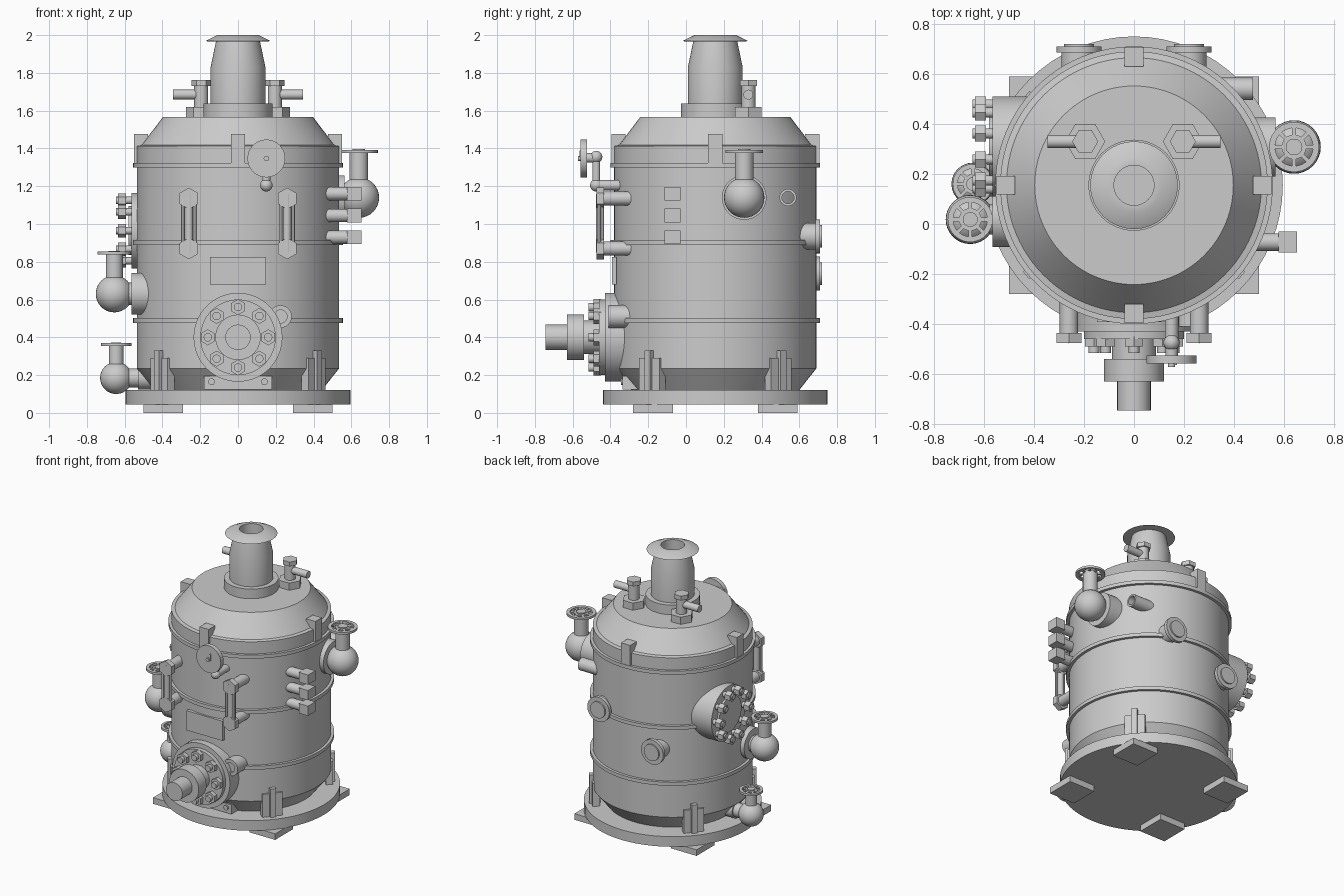
import bpy, bmesh, math
from mathutils import Vector, Matrix

if "Cube" in bpy.data.objects:
    bpy.data.objects.remove(bpy.data.objects["Cube"])

CY = 0.155  # y of the vessel axis


def finish(name, me, smooth=True):
    if smooth:
        me.shade_smooth()
        me.set_sharp_from_angle(angle=math.radians(30))
    ob = bpy.data.objects.new(name, me)
    bpy.context.collection.objects.link(ob)
    return ob


def cyl(name, p0, p1, r, n=32, r2=None):
    p0, p1 = Vector(p0), Vector(p1)
    d = p1 - p0
    q = d.to_track_quat('Z', 'Y').to_matrix().to_4x4()
    bm = bmesh.new()
    bmesh.ops.create_cone(bm, cap_ends=True, segments=n, radius1=r,
                          radius2=r if r2 is None else r2, depth=d.length,
                          matrix=Matrix.Translation((p0 + p1) / 2) @ q)
    me = bpy.data.meshes.new(name)
    bm.to_mesh(me)
    bm.free()
    return finish(name, me, n > 6)


def box(name, c, s, rot=0):
    bm = bmesh.new()
    bmesh.ops.create_cube(bm, size=1, matrix=Matrix.Translation(c)
                          @ Matrix.Rotation(rot, 4, 'Z') @ Matrix.Diagonal((*s, 1)))
    me = bpy.data.meshes.new(name)
    bm.to_mesh(me)
    bm.free()
    return finish(name, me, False)


def ball(name, c, r):
    bm = bmesh.new()
    bmesh.ops.create_uvsphere(bm, u_segments=32, v_segments=16, radius=r,
                              matrix=Matrix.Translation(c))
    me = bpy.data.meshes.new(name)
    bm.to_mesh(me)
    bm.free()
    return finish(name, me)


def lathe(name, prof, loc, axis=(0, 0, 1), n=64, closed=False):
    """Revolve (radius, height) points about an axis; open profiles get end caps."""
    m = len(prof)
    verts = [(r * math.cos(2 * math.pi * i / n), r * math.sin(2 * math.pi * i / n), z)
             for i in range(n) for r, z in prof]
    faces = []
    for i in range(n):
        a, b = i * m, (i + 1) % n * m
        for j in range(m if closed else m - 1):
            k = (j + 1) % m
            faces.append((a + j, b + j, b + k, a + k))
    if not closed:
        faces += [[i * m for i in range(n)][::-1], [i * m + m - 1 for i in range(n)]]
    me = bpy.data.meshes.new(name)
    me.from_pydata(verts, [], faces)
    bm = bmesh.new()
    bm.from_mesh(me)
    bmesh.ops.recalc_face_normals(bm, faces=bm.faces)
    bm.to_mesh(me)
    bm.free()
    q = Vector(axis).to_track_quat('Z', 'Y').to_matrix().to_4x4()
    me.transform(Matrix.Translation(loc) @ q)
    return finish(name, me)


def handwheel(name, x, y, z, r):
    lathe(name + "_rim", [(r * .76, 0), (r, 0), (r, .016), (r * .76, .016)], (x, y, z), n=40, closed=True)
    cyl(name + "_hub", (x, y, z - .005), (x, y, z + .02), r * .33, 24)
    for i in range(4):
        box(name + "_spoke", (x, y, z + .008), (r * 1.7, r * .16, .012), i * math.pi / 4)


def globe_valve(name, x, y, z, r, ztop, wr, pipe_r, fl_r, fl0, fl1):
    ball(name + "_body", (x, y, z), r)
    cyl(name + "_stem", (x, y, z), (x, y, ztop), r * .46)
    handwheel(name + "_wheel", x, y, ztop - .012, wr)
    cyl(name + "_pipe", (x, y, z), (fl0, y, z), pipe_r)
    cyl(name + "_flange", (fl0, y, z), (fl1, y, z), fl_r, 40)


# base plate, pads and leg brackets
cyl("base_plate", (0, CY, .045), (0, CY, .12), .595, 64)
for sx in (-1, 1):
    for sy in (-1, 1):
        box("foot_pad", (sx * .395, CY + sy * .33, .0225), (.21, .21, .045))
        a = math.atan2(sy * .33, sx * .395)
        for nm, rad, s, top in (("bracket_plate", .52, (.05, .14), .29), ("bracket_rib", .525, (.075, .04), .33)):
            box(nm, (rad * math.cos(a), CY + rad * math.sin(a), (top + .11) / 2), (*s, top - .11), a)

# vessel shell with tapered bottom and shoulder, plus bands
lathe("boiler_shell", [(.44, .115), (.535, .235), (.535, 1.413), (.51, 1.418), (.397, 1.567)], (0, CY, 0), n=96)
for z in (.477, .89, 1.298):
    lathe("shell_band", [(.52, z), (.555, z), (.555, z + .026), (.52, z + .026)], (0, CY, 0), n=96, closed=True)
for i in range(4):
    a = i * math.pi / 2
    box("lifting_lug", (.513 * math.cos(a), CY + .513 * math.sin(a), 1.388), (.075, .075, .175), a)

# chimney with flared cap and bore
cyl("chimney_collar", (0, CY, 1.56), (0, CY, 1.638), .182, 64)
lathe("chimney", [(.08, 1.62), (.145, 1.62), (.145, 1.83), (.117, 1.965), (.175, 1.968), (.11, 2.0), (.08, 2.0)],
      (0, CY, 0), closed=True)

# safety valves on the roof
for s in (-1, 1):
    x, y = s * .195, .33
    hexes = [cyl("safety_valve_base", (x, y, 1.56), (x, y, 1.62), .08, 6),
             cyl("safety_valve_cap", (x, y, 1.73), (x, y, 1.762), .052, 6)]
    for h in hexes:
        h.data.transform(Matrix.Translation((x, y, 0)) @ Matrix.Rotation(math.pi / 2, 4, 'Z')
                         @ Matrix.Translation((-x, -y, 0)))
    cyl("safety_valve_stem", (x, y, 1.6), (x, y, 1.74), .037)
    cyl("safety_valve_outlet", (x, y, 1.685), (s * .345, y, 1.685), .026)

# burner on the front
lathe("burner", [(.235, .3), (.235, .43), (.2, .43), (.2, .46), (.088, .46), (.088, .54), (.12, .54),
                 (.12, .63), (.067, .63), (.067, .745)], (0, 0, .4), (0, -1, 0))
for i in range(8):
    a = i * math.pi / 4
    x, z = .16 * math.cos(a), .4 + .16 * math.sin(a)
    cyl("burner_bolt", (x, -.45, z), (x, -.49, z), .042, 6)
    cyl("burner_bolt_end", (x, -.48, z), (x, -.515, z), .022, 16)

# ash box under the burner with two studs
box("ash_box", (0, -.26, .16), (.36, .15, .07))
for x in (-.14, .14):
    cyl("ash_box_stud", (x, -.32, .165), (x, -.345, .165), .018, 16)

# name plate (blank) and sight port
box("blank_plate", (0, -.38, .753), (.295, .025, .145))
lathe("sight_port", [(.06, .28), (.06, .41), (.035, .41), (.035, .395)], (.225, 0, .51), (0, -1, 0), 32)

# water level gauges
for x in (-.26, .26):
    for z in (.87, 1.135):
        cyl("gauge_pipe", (x, -.28, z), (x, -.44, z), .037)
        cyl("gauge_nut", (x, -.435, z), (x, -.475, z), .057, 6)
    cyl("gauge_glass", (x, -.455, .85), (x, -.455, 1.16), .022)
    for dx in (-.033, .033):
        cyl("gauge_guard", (x + dx, -.46, .86), (x + dx, -.46, 1.15), .009, 12)

# pressure gauge on a bent pipe
cyl("pressure_siphon", (.15, -.3, 1.205), (.15, -.475, 1.205), .027)
ball("siphon_elbow", (.15, -.475, 1.205), .033)
cyl("siphon_riser", (.15, -.475, 1.2), (.15, -.475, 1.355), .021)
ball("siphon_top_elbow", (.15, -.475, 1.355), .032)
cyl("pressure_stem", (.15, -.475, 1.35), (.15, -.535, 1.35), .025)
cyl("pressure_dial", (.15, -.525, 1.347), (.15, -.558, 1.347), .1, 48)
cyl("dial_pin", (.15, -.55, 1.347), (.15, -.572, 1.347), .014, 16)
box("dial_needle", (.165, -.56, 1.365), (.012, .008, .05))

# test cocks on the right
for z in (.93, 1.045, 1.16):
    cyl("test_cock_pipe", (.4, -.072, z), (.59, -.072, z), .035)
    box("test_cock", (.615, -.072, z), (.075, .085, .072))

# steam, feed and drain valves
globe_valve("steam_valve", .64, .308, 1.14, .107, 1.388, .1, .07, .118, .565, .45)
globe_valve("feed_valve", -.655, .018, .63, .098, .85, .09, .06, .11, -.565, -.46)
globe_valve("drain_valve", -.645, .16, .185, .085, .365, .08, .05, .06, -.53, -.42)

# open pipe on the right rear
lathe("open_pipe", [(.032, .3), (.045, .3), (.045, .475), (.032, .475)], (0, .54, 1.14), (1, 0, 0), 32, True)

# manhole on the left
lathe("manhole", [(.2, .38), (.2, .565), (.13, .565), (.13, .58)], (0, .31, .965), (-1, 0, 0))
for i in range(10):
    a = i * math.pi / 5
    y, z = .31 + .168 * math.cos(a), .965 + .168 * math.sin(a)
    cyl("manhole_stud", (-.55, y, z), (-.645, y, z), .02, 16)
    cyl("manhole_nut", (-.592, y, z), (-.635, y, z), .036, 6)

# cleaning ports at the back
for x, z in ((.22, .935), (-.22, .737)):
    lathe("cleaning_port", [(.07, .55), (.07, .685), (.09, .685), (.09, .71), (.06, .71), (.06, .72)],
          (x, 0, z), (0, 1, 0), 40)
